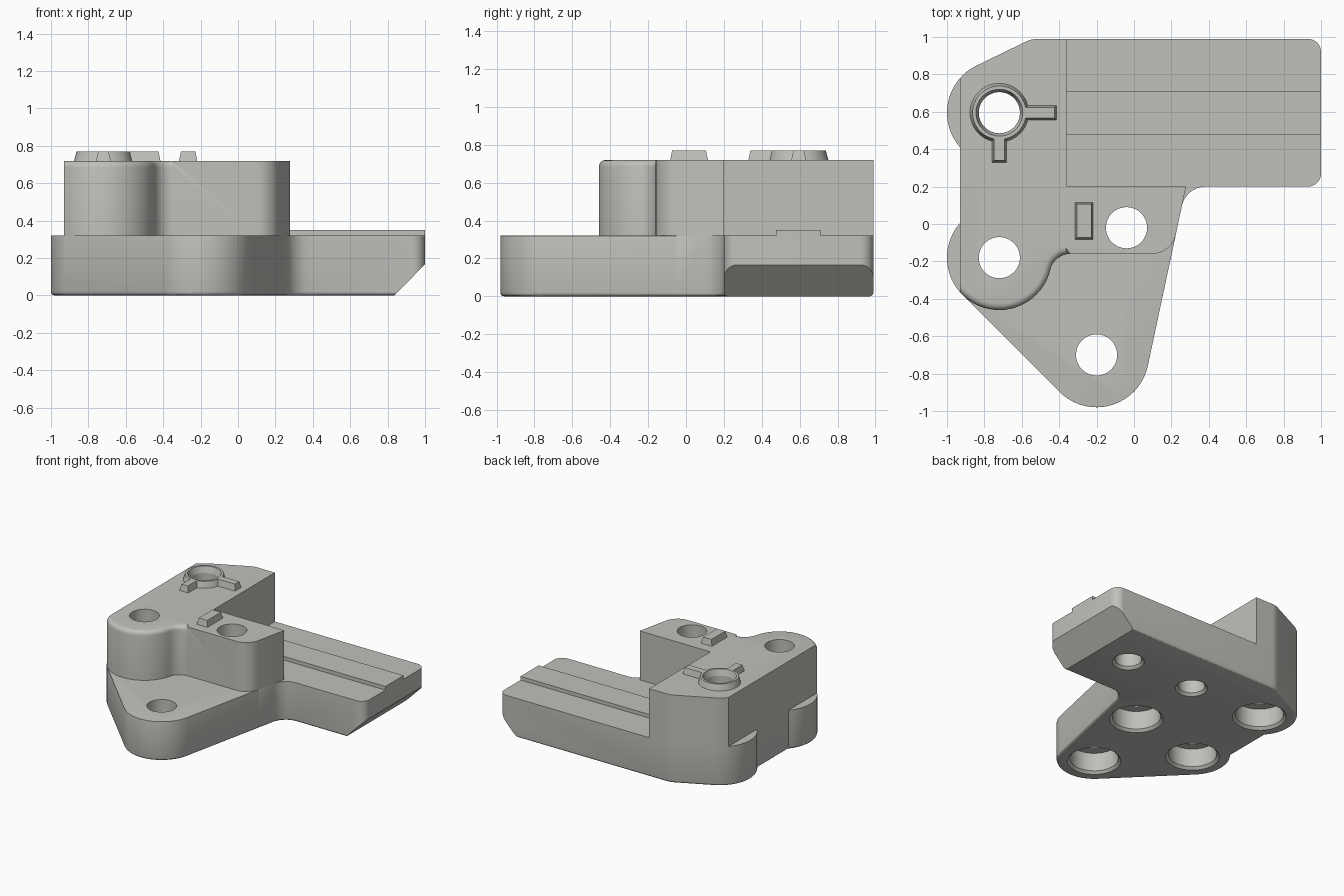
import bpy, bmesh, math
from mathutils import Vector

if "Cube" in bpy.data.objects:
    bpy.data.objects.remove(bpy.data.objects["Cube"])

grey = bpy.data.materials.new("light_grey")
grey.diffuse_color = (0.53, 0.53, 0.5, 1)
grey.use_nodes = True
grey.node_tree.nodes["Principled BSDF"].inputs["Base Color"].default_value = grey.diffuse_color

# Hole centres of the four lobes
BACK, LEFT, FRONT, MID = (-.72, .595), (-.72, -.18), (-.2, -.70), (-.04, -.02)
LOBE = .28


def arc(c, r, a0, a1, n=16):
    return [(c[0] + r * math.cos(math.radians(a0 + (a1 - a0) * i / n)),
             c[1] + r * math.sin(math.radians(a0 + (a1 - a0) * i / n))) for i in range(n + 1)]


def corner(prev, p, nxt, r, n=8):
    """Rounded corner at p between the directions to prev and nxt."""
    p = Vector(p)
    a, b = (Vector(prev) - p).normalized(), (Vector(nxt) - p).normalized()
    half = a.angle(b) / 2
    c = p + (a + b).normalized() * r / math.sin(half)
    s, e = p + a * r / math.tan(half) - c, p + b * r / math.tan(half) - c
    a0 = math.degrees(math.atan2(s.y, s.x))
    sweep = (math.degrees(math.atan2(e.y, e.x)) - a0 + 180) % 360 - 180
    return arc(c, r, a0, a0 + sweep, n)


def loft(name, rings):
    """Solid through (outline, z) rings that share a point count."""
    bm = bmesh.new()
    loops = [[bm.verts.new((x, y, z)) for x, y in pts] for pts, z in rings]
    n = len(loops[0])
    for lo, hi in zip(loops, loops[1:]):
        for i in range(n):
            bm.faces.new((lo[i], lo[(i + 1) % n], hi[(i + 1) % n], hi[i]))
    bm.faces.new(loops[0][::-1])
    bm.faces.new(loops[-1])
    bmesh.ops.recalc_face_normals(bm, faces=bm.faces)
    me = bpy.data.meshes.new(name)
    bm.to_mesh(me)
    bm.free()
    me.materials.append(grey)
    ob = bpy.data.objects.new(name, me)
    bpy.context.collection.objects.link(ob)
    return ob


def round_edges(ob, rule, width, segments):
    bm = bmesh.new()
    bm.from_mesh(ob.data)
    edges = [e for e in bm.edges if rule(*[v.co for v in e.verts])]
    bmesh.ops.bevel(bm, geom=edges, offset=width, segments=segments, profile=.5,
                    affect='EDGES', clamp_overlap=True)
    bm.to_mesh(ob.data)
    bm.free()


def combine(ob, other, op):
    m = ob.modifiers.new(op, 'BOOLEAN')
    m.operation, m.solver, m.object = op, 'EXACT', other
    bpy.context.view_layer.objects.active = ob
    bpy.ops.object.modifier_apply(modifier=m.name)
    bpy.data.objects.remove(other)


def turned_cut(ob, c, profile):
    """Cut a round hole whose (radius, z) steps are given."""
    combine(ob, loft("cutter", [(arc(c, r, 0, 352.5, 47), z) for r, z in profile]), 'DIFFERENCE')


def rect(x0, x1, y0, y1):
    return [(x0, y0), (x1, y0), (x1, y1), (x0, y1)]


# Base plate with three lobes and the rail
side = arc(FRONT, LOBE, 225, 348)[-1]
notch = (.278, .2)
base_outline = (
    arc(FRONT, LOBE, 225, 348, 24) + [(.225, -.05)]
    + corner(side, notch, (1, .2), .13)
    + corner(notch, (1, .2), (1, .99), .07)
    + corner((1, .2), (1, .99), (-.546, .99), .07)
    + corner((1, .99), (-.546, .99), (-.838, .854), .15, 4)
    + arc(BACK, LOBE, 115, 221.4) + arc(LEFT, LOBE, 138.6, 221.4) + [arc(LEFT, LOBE, 225, 226)[0]])
base = loft("base_plate", [(base_outline, 0), (base_outline, .32)])
round_edges(base, lambda a, b: max(a.z, b.z) < .001, .02, 3)
round_edges(base, lambda a, b: min(a.z, b.z) > .319 and max(a.y, b.y) < -.04
            and (a + b).y / 2 < -.36, .035, 4)

# Sloped underside at the rail end
wedge = loft("wedge", [(rect(.6, 1.2, -.1, 1.2), -.24), (rect(1.2, 1.21, -.1, 1.2), .37)])
combine(base, wedge, 'DIFFERENCE')

# Raised block with a rounded front lobe
block_outline = (
    arc(LEFT, LOBE, 221.4, 346.6, 24) + arc((-.341, -.27), .11, 166.6, 90, 8)[1:]
    + corner((-.3, -.16), (.2015, -.16), notch, .13)
    + [notch, (-.36, .2), (-.36, .99)]
    + corner((1, .99), (-.546, .99), (-.838, .854), .15, 4)
    + arc(BACK, LOBE, 115, 138.6, 6))
block = loft("raised_block", [(block_outline, .32), (block_outline, .72)])
round_edges(block, lambda a, b: min(a.z, b.z) > .719 and max(a.y, b.y) < -.159
            and max(a.x, b.x) < -.34 and min(a.y, b.y) < -.161, .035, 4)

# Guide ridge along the rail
ridge = loft("rail_ridge", [(rect(-.36, 1, .475, .71), .32), (rect(-.36, 1, .475, .71), .35)])


# Ring marker with two arms, and a small bar marker
def ring_outline(r, w, reach):
    a = math.degrees(math.asin(w / r))
    x, y = BACK
    return (arc(BACK, r, a, 270 - a, 32) + [(x - w, y - reach), (x + w, y - reach)]
            + arc(BACK, r, 270 + a, 360 - a, 10) + [(x + reach + .04, y - w), (x + reach + .04, y + w)])


ring = loft("ring_marker", [(ring_outline(.157, .039, .265), .72), (ring_outline(.143, .028, .255), .77)])
bar = loft("bar_marker", [(rect(-.315, -.218, -.083, .116), .72), (rect(-.305, -.228, -.073, .106), .77)])

# Bolt holes with wide recesses underneath
for c in (BACK, LEFT, FRONT, MID):
    turned_cut(base, c, [(.21, -.01), (.18, .02), (.18, .17), (.11, .17), (.11, .9)])
for c in (BACK, LEFT, MID):
    turned_cut(block, c, [(.11, .2), (.11, .9)])
turned_cut(ring, BACK, [(.11, .6), (.11, .72), (.127, .775), (.127, .8)])

# Blind holes under the rail
for x in (.555, -.06):
    turned_cut(base, (x, .595), [(.13, -.01), (.1, .02), (.1, .22)])

for ob in (base, block, ridge, ring, bar):
    bpy.ops.object.select_all(action='DESELECT')
    ob.select_set(True)
    bpy.context.view_layer.objects.active = ob
    bpy.ops.object.shade_smooth_by_angle(angle=math.radians(30))
